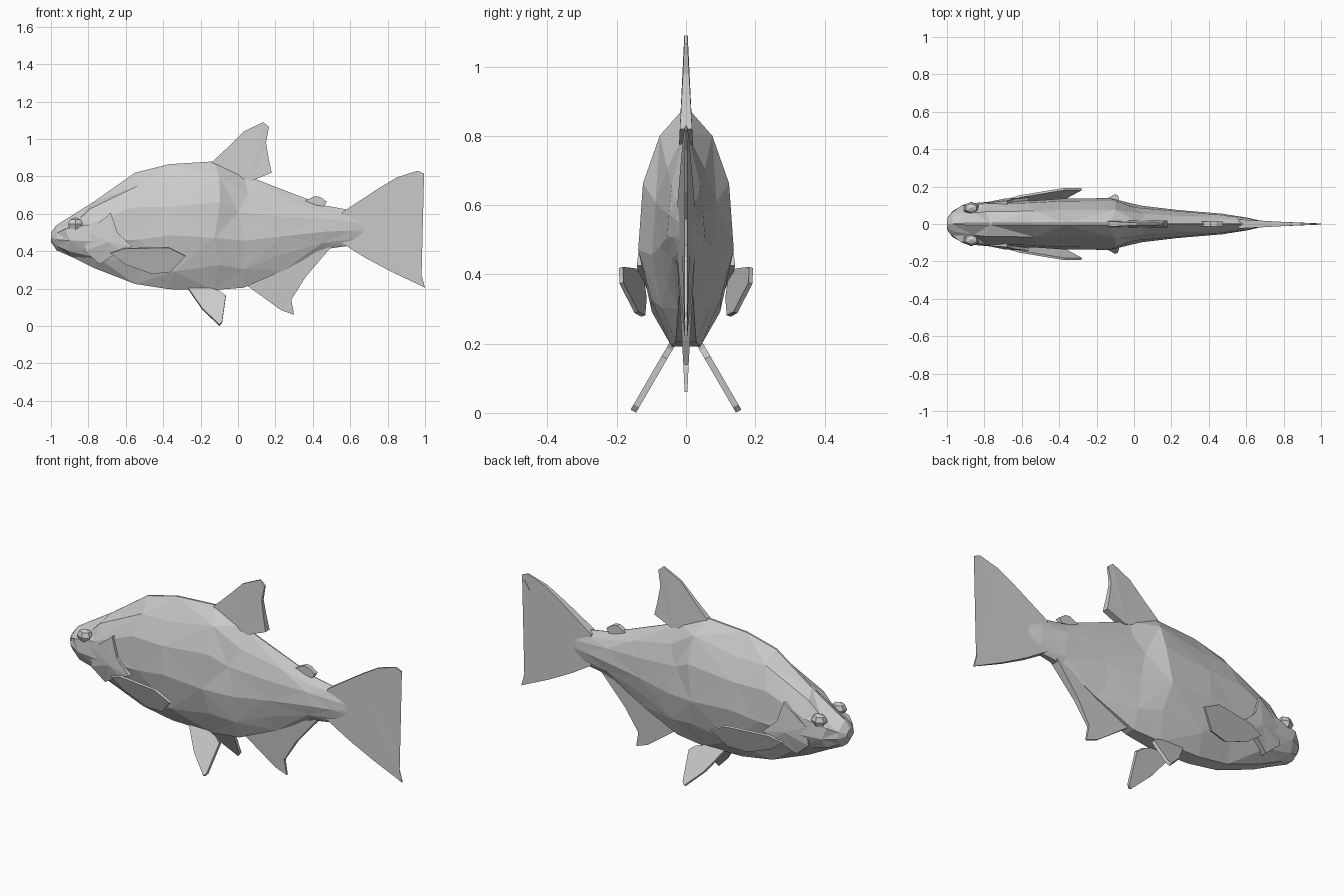
import bpy, bmesh, math, random
from mathutils import Vector

random.seed(4)
cube = bpy.data.objects.get("Cube")
if cube:
    bpy.data.objects.remove(cube)

grey = bpy.data.materials.new("plain_grey")
grey.use_nodes = True
grey.diffuse_color = (0.6, 0.6, 0.6, 1)
grey.node_tree.nodes["Principled BSDF"].inputs["Base Color"].default_value = (0.6, 0.6, 0.6, 1)


def finish(name, bm):
    """Turn a bmesh into a flat-shaded object."""
    bmesh.ops.triangulate(bm, faces=bm.faces[:])
    bmesh.ops.recalc_face_normals(bm, faces=bm.faces[:])
    mesh = bpy.data.meshes.new(name)
    bm.to_mesh(mesh)
    bm.free()
    mesh.materials.append(grey)
    ob = bpy.data.objects.new(name, mesh)
    bpy.context.collection.objects.link(ob)
    return ob


def fin(name, outline, centre, thick, normal=(0, 1, 0)):
    """Plate from an x-z outline; centre and thick give y and half thickness."""
    bm = bmesh.new()
    n = Vector(normal).normalized()
    sides = []
    for s in (-1, 1):
        sides.append([bm.verts.new(Vector((x, centre(x, z), z)) + n * s * thick(x, z))
                      for x, z in outline])
    bm.faces.new(sides[0])
    bm.faces.new(sides[1][::-1])
    k = len(outline)
    for i in range(k):
        j = (i + 1) % k
        bm.faces.new((sides[0][i], sides[1][i], sides[1][j], sides[0][j]))
    return finish(name, bm)


def flat(x, z):
    return 0


# Body: rings of x, bottom, top, half width
stations = [(-1.0, .45, .50, .03), (-.97, .405, .54, .07), (-.89, .37, .59, .108),
            (-.77, .31, .665, .12), (-.55, .225, .82, .126), (-.37, .197, .865, .137),
            (-.13, .192, .88, .138), (.03, .205, .81, .098), (.25, .30, .725, .075),
            (.46, .41, .645, .055), (.6, .43, .62, .035), (.72, .47, .58, .008)]
section = [(0, .3), (.17, .72), (.42, 1), (.68, .9), (.86, .55), (1, .04)]
bm = bmesh.new()
rings = []
for i, (x, low, high, w) in enumerate(stations):
    half = []
    for t, f in section:
        inner = 0 < t < 1 and 1 < i < len(stations) - 2
        dx = random.uniform(-.04, .04) if inner else 0
        dt = random.uniform(-.035, .035) if inner else 0
        half.append((x + dx, w * f, low + (high - low) * (t + dt)))
    ring = [bm.verts.new(p) for p in half]
    ring += [bm.verts.new((px, -py, pz)) for px, py, pz in reversed(half)]
    rings.append(ring)
n = len(rings[0])
for i in range(len(rings) - 1):
    a, b = rings[i], rings[i + 1]
    for j in range(n):
        k = (j + 1) % n
        row = j if j < n // 2 else n - 2 - j
        mirrored = j >= n // 2
        if ((i + row) % 2 == 0) != mirrored:
            tris = ((a[j], a[k], b[k]), (a[j], b[k], b[j]))
        else:
            tris = ((a[j], a[k], b[j]), (a[k], b[k], b[j]))
        for tri in tris:
            bm.faces.new(tri)
bm.faces.new(rings[0])
bm.faces.new(rings[-1][::-1])
finish("body", bm)

# Fins on the centre line
fin("dorsal_fin", [(-.14, .875), (-.06, .95), (.03, 1.04), (.135, 1.09), (.165, 1.065),
                   (.15, .98), (.165, .89), (.18, .82), (.07, .775), (-.08, .82)],
    flat, lambda x, z: .005 + max(0, 1.05 - z) * .055)
fin("adipose_fin", [(.36, .67), (.41, .695), (.44, .69), (.475, .665), (.46, .64), (.39, .65)],
    flat, lambda x, z: .013)
fin("anal_fin", [(.05, .215), (.14, .15), (.23, .085), (.3, .06), (.285, .14), (.36, .26),
                 (.5, .425), (.3, .36), (.12, .27)],
    flat, lambda x, z: .004 + max(0, z - .08) * .06)
fin("tail_fin", [(.56, .61), (.75, .735), (.85, .795), (.96, .83), (.995, .815), (.88, .64),
                 (.80, .56), (.79, .485), (.855, .45), (1, .205), (.98, .215), (.82, .29),
                 (.68, .365), (.56, .44), (.55, .52)],
    flat, lambda x, z: .003 + max(0, .95 - x) * .055)

for side, s in (("left", 1), ("right", -1)):
    # Pectoral fin leans outwards towards the tail and the top
    fin(side + "_pectoral_fin", [(-.68, .39), (-.61, .415), (-.37, .42), (-.28, .375),
                                 (-.36, .29), (-.46, .28), (-.6, .33)],
        lambda x, z: s * (.15 + (x + .45) * .16 + (z - .35) * .36),
        lambda x, z: .006, (-.15, s, -.35))
    # Pelvic fin splays down and out
    fin(side + "_pelvic_fin", [(-.27, .205), (-.19, .09), (-.1, .005), (-.085, .02),
                               (-.065, .16), (-.1, .185), (-.18, .21)],
        lambda x, z: s * (.155 - z * .58), lambda x, z: .009, (0, s, .55))

    # Gill cover: low shell with a raised rear edge
    rim = [(-.68, .605, .124), (-.645, .5, .133), (-.565, .425, .142), (-.63, .4, .136),
           (-.74, .33, .098), (-.82, .4, .108), (-.81, .5, .112)]
    bm = bmesh.new()
    outer = [bm.verts.new((x, s * y, z)) for x, z, y in rim]
    inner = [bm.verts.new((x, s * (y - .04), z)) for x, z, y in rim]
    peak = bm.verts.new((-.69, s * .136, .45))
    for i in range(len(rim)):
        j = (i + 1) % len(rim)
        bm.faces.new((outer[i], outer[j], peak))
        bm.faces.new((outer[i], inner[i], inner[j], outer[j]))
    bm.faces.new(inner)
    finish(side + "_gill_cover", bm)

    # Eye: faceted bead
    bm = bmesh.new()
    bmesh.ops.create_uvsphere(bm, u_segments=6, v_segments=4, radius=.045)
    for v in bm.verts:
        v.co = Vector((v.co.x - .87, s * (.085 + v.co.y * .75), v.co.z * .8 + .545))
    finish(side + "_eye", bm)
